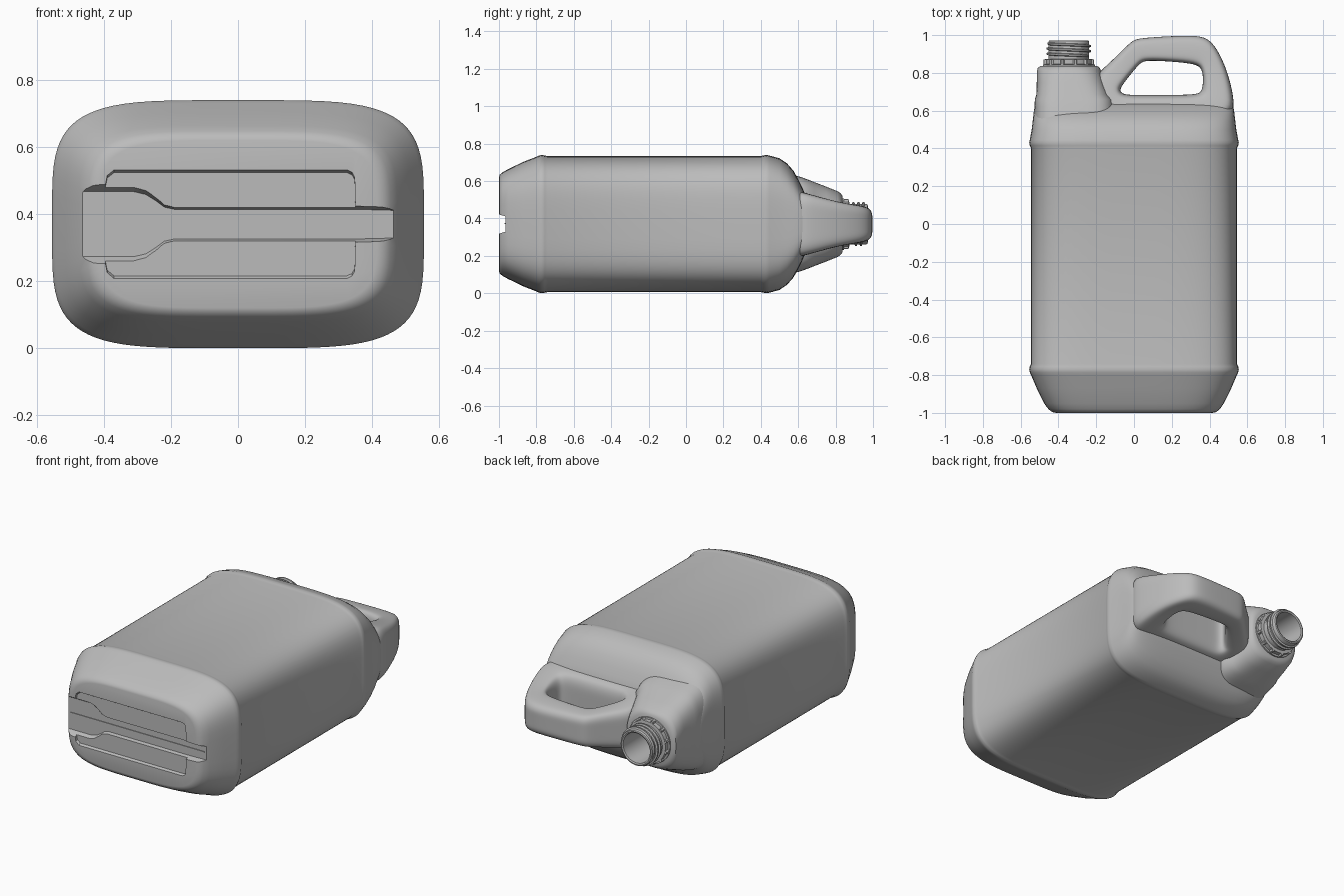
import bpy, bmesh
from math import sin, cos, pi, radians

if "Cube" in bpy.data.objects:
    bpy.data.objects.remove(bpy.data.objects["Cube"])

ZC = 0.37            # height of the can's long axis
NX = -0.345          # spout axis

grey = bpy.data.materials.new("grey_plastic")
GREY = (0.5, 0.5, 0.5, 1)
grey.use_nodes = True
grey.diffuse_color = GREY
bsdf = grey.node_tree.nodes["Principled BSDF"]
bsdf.inputs["Base Color"].default_value = GREY
bsdf.inputs["Roughness"].default_value = 0.5


def add_mesh(name, bm):
    bmesh.ops.recalc_face_normals(bm, faces=bm.faces)
    me = bpy.data.meshes.new(name)
    bm.to_mesh(me)
    bm.free()
    me.materials.append(grey)
    ob = bpy.data.objects.new(name, me)
    bpy.context.collection.objects.link(ob)
    return ob


def loft(name, rings, cap_start=True, cap_end=True, loop=False):
    """Skin a row of closed rings."""
    bm = bmesh.new()
    vs = [[bm.verts.new(p) for p in ring] for ring in rings]
    pairs = list(zip(vs, vs[1:])) + ([(vs[-1], vs[0])] if loop else [])
    for a, b in pairs:
        n = len(a)
        for i in range(n):
            j = (i + 1) % n
            bm.faces.new((a[i], a[j], b[j], b[i]))
    if cap_start and not loop:
        bm.faces.new(vs[0])
    if cap_end and not loop:
        bm.faces.new(vs[-1])
    return add_mesh(name, bm)


def oval(y, cx, hx, hz, n, count=80):
    """Superellipse ring across the long axis."""
    def power(v):
        return (1 if v >= 0 else -1) * abs(v) ** (2 / n)
    angles = [2 * pi * (i + 0.5) / count for i in range(count)]
    return [(cx + hx * power(cos(t)), y, ZC + hz * power(sin(t))) for t in angles]


def finish(ob, angle=40):
    bpy.ops.object.select_all(action='DESELECT')
    bpy.context.view_layer.objects.active = ob
    ob.select_set(True)
    for m in list(ob.modifiers):
        bpy.ops.object.modifier_apply(modifier=m.name)
    bpy.ops.object.shade_smooth_by_angle(angle=radians(angle))


# Body: base taper, bead, straight walls, bead, shoulder
profile = [
    (-1.0, .415, .25), (-.996, .435, .264), (-.98, .455, .278), (-.95, .475, .294),
    (-.87, .515, .333), (-.8, .545, .360), (-.785, .552, .367), (-.77, .555, .37),
    (-.755, .552, .367), (-.74, .545, .364), (.40, .545, .364), (.415, .552, .367),
    (.43, .555, .37), (.445, .552, .367), (.50, .542, .352), (.54, .537, .325),
    (.575, .533, .285), (.60, .53, .24), (.62, .526, .20), (.637, .52, .16),
    (.65, .50, .10)]
body = loft("body", [oval(y, 0, hx, hz, 4.3) for y, hx, hz in profile])


# Recesses in the base: a stepped panel and a deeper channel
def recess(name, upper, depth, draft):
    outline = upper + [(x, -z) for x, z in reversed(upper)]
    rings = [[(x, y, ZC + z * s) for x, z in outline]
             for y, s in ((-1.1, 1.0), (-1.0, 1.0), (-1.0 + depth, draft))]
    cutter = loft(name, rings)
    cutter.hide_render = True
    mod = body.modifiers.new(name, 'BOOLEAN')
    mod.operation = 'DIFFERENCE'
    mod.solver = 'EXACT'
    mod.object = cutter
    return cutter


cutters = [
    recess("panel_cutter", [(-.395, .12), (-.39, .145), (-.37, .162), (.325, .162),
                            (.34, .155), (.348, .14), (.35, .06)], .014, .95),
    recess("channel_cutter", [(-.6, .118), (-.31, .118), (-.275, .108), (-.245, .085),
                              (-.22, .062), (-.19, .054), (.35, .054), (.6, .046)],
           .034, .82)]
finish(body, 35)
for c in cutters:
    bpy.data.objects.remove(c)

# Parting seam along the channel floor
bpy.ops.mesh.primitive_cube_add(size=1, location=(0, -.966, ZC + .004))
seam = bpy.context.object
seam.name = "base_seam"
seam.scale = (.9, .008, .005)
seam.data.materials.append(grey)


# Handle: rounded sections between an outer and an inner outline
def handle_half(y):
    table = [(.5, .20), (.62, .172), (.82, .116), (.95, .096), (1.01, .08)]
    for (y0, h0), (y1, h1) in zip(table, table[1:]):
        if y <= y1:
            return h0 + (h1 - h0) * (y - y0) / (y1 - y0)
    return table[-1][1]


outer = [(-.22, .58), (-.21, .78), (-.16, .825), (-.08, .90), (-.01, .972), (.03, .984),
         (.18, .994), (.34, 1.0), (.405, .975), (.455, .90), (.497, .80), (.527, .68),
         (.535, .56), (.3, .54), (.0, .54)]
inner = [(-.05, .685), (-.075, .70), (-.07, .725), (-.02, .79), (.03, .85), (.06, .868),
         (.2, .86), (.33, .848), (.36, .82), (.365, .78), (.365, .74), (.358, .70),
         (.33, .685), (.2, .683), (.0, .683)]
# fraction across from outer to inner, and share of the half height
section = [(0, .35), (0, .7), (.1, .95), (.3, 1), (.7, 1), (.9, .95), (1, .7), (1, .35)]
section += [(f, -s) for f, s in reversed(section)]
rings = []
for (ox, oy), (ix, iy) in zip(outer, inner):
    ring = []
    for f, s in section:
        y = oy + (iy - oy) * f
        ring.append((ox + (ix - ox) * f, y, ZC + s * handle_half(y)))
    rings.append(ring)
handle = loft("handle", rings, loop=True)
handle.modifiers.new("smooth", 'SUBSURF').levels = 2
finish(handle, 60)

# Spout base: blocky at the shoulder, round at the neck
spout = [(.55, -.315, .215, .27, 4), (.62, -.315, .212, .25, 4), (.66, -.318, .207, .235, 4),
         (.685, -.325, .192, .225, 3.8), (.75, -.335, .18, .2, 3.3),
         (.81, -.344, .169, .176, 2.8), (.826, -.345, .165, .165, 2.5),
         (.836, -.345, .152, .152, 2.1), (.838, -.345, .12, .12, 2)]
finish(loft("spout_base", [oval(*s) for s in spout], cap_end=False))

# Neck: collar, threaded tube, rim and open bore
neck = [(.83, .138), (.845, .138), (.846, .127), (.872, .127), (.874, .108), (.964, .108),
        (.97, .105), (.972, .098), (.968, .09), (.80, .09), (.665, .09)]
finish(loft("neck", [oval(y, NX, r, r, 2, 64) for y, r in neck], cap_start=False))

# Screw thread
turns, steps = 2.6, 48
thread = []
for i in range(int(turns * steps) + 1):
    t = 2 * pi * i / steps
    fade = min(1, i / 8, (turns * steps - i) / 8)
    y = .888 + .027 * i / steps
    thread.append([(NX + r * cos(t), y + dy, ZC + r * sin(t)) for r, dy in
                   ((.104, -.009), (.107 + .011 * fade, -.004),
                    (.107 + .011 * fade, .004), (.104, .009))])
finish(loft("screw_thread", thread))

# Ratchet lugs round the collar
bm = bmesh.new()
for i in range(12):
    t = 2 * pi * (i + .5) / 12
    corners = []
    for y in (.84, .87):
        for r, w in ((.12, .014), (.137, .006), (.137, -.006), (.12, -.014)):
            corners.append(bm.verts.new((NX + r * cos(t) - w * sin(t), y,
                                         ZC + r * sin(t) + w * cos(t))))
    low, high = corners[:4], corners[4:]
    bm.faces.new(low)
    bm.faces.new(high)
    for k in range(4):
        j = (k + 1) % 4
        bm.faces.new((low[k], low[j], high[j], high[k]))
add_mesh("collar_lugs", bm)
